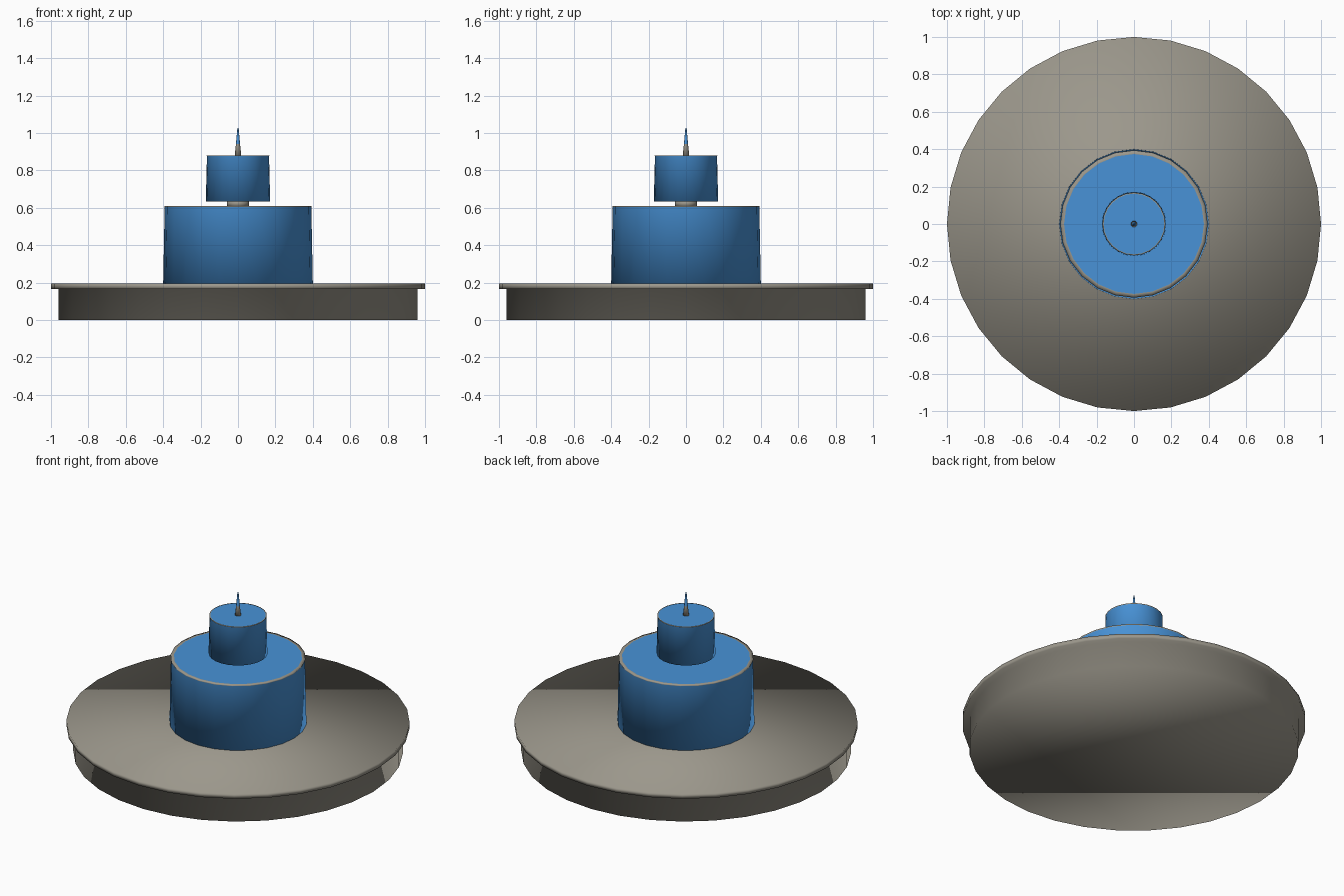
import bpy, bmesh, math

if "Cube" in bpy.data.objects:
    bpy.data.objects.remove(bpy.data.objects["Cube"])

def material(name, rgb):
    m = bpy.data.materials.new(name)
    m.diffuse_color = (*rgb, 1)
    m.use_nodes = True
    m.node_tree.nodes["Principled BSDF"].inputs["Base Color"].default_value = m.diffuse_color
    return m

stone = material("warm grey", (0.33, 0.31, 0.26))
blue = material("blue", (0.065, 0.29, 0.68))

def lathe(name, profile, sides, mats, rule=None):
    """Stack rings of (radius, z), cap both ends; rule(i) gives the material of band i."""
    bm = bmesh.new()
    rings = []
    for r, z in profile:
        count = sides if r > 0 else 1
        rings.append([bm.verts.new((r * math.sin(2 * math.pi * k / sides),
                                    r * math.cos(2 * math.pi * k / sides), z))
                      for k in range(count)])
    for i in range(len(rings) - 1):
        a, b = rings[i], rings[i + 1]
        for k in range(sides):
            n = (k + 1) % sides
            vs = [a[k], a[n], b[0]] if len(b) == 1 else [a[k], a[n], b[n], b[k]]
            bm.faces.new(vs).material_index = rule(i) if rule else 0
    bm.faces.new(rings[0])
    if len(rings[-1]) > 1:
        bm.faces.new(rings[-1])
    bmesh.ops.recalc_face_normals(bm, faces=bm.faces[:])
    me = bpy.data.meshes.new(name)
    bm.to_mesh(me)
    bm.free()
    for m in mats:
        me.materials.append(m)
    for p in me.polygons:
        p.use_smooth = True
    ob = bpy.data.objects.new(name, me)
    bpy.context.collection.objects.link(ob)
    return ob

# broad base with overhanging lip
lathe("base_disc", [(0.96, 0), (0.96, 0.165), (1, 0.165), (1, 0.195)], 32, [stone])

# blue drums, each with a thin grey rim around the top
rim_rule = lambda i: 1 if i >= 1 else 0
lathe("lower_drum", [(0.4, 0.195), (0.392, 0.604), (0.394, 0.61), (0.374, 0.61)],
      24, [blue, stone], rim_rule)
lathe("neck", [(0.058, 0.605), (0.058, 0.64)], 24, [stone])
lathe("upper_drum", [(0.172, 0.635), (0.166, 0.876), (0.168, 0.88), (0.162, 0.88)],
      24, [blue, stone], rim_rule)

# spike with grey foot and blue tip
lathe("spike", [(0.018, 0.875), (0.011, 0.94), (0.004, 1.02), (0, 1.03)],
      12, [stone, blue], lambda i: 0 if i == 0 else 1)
